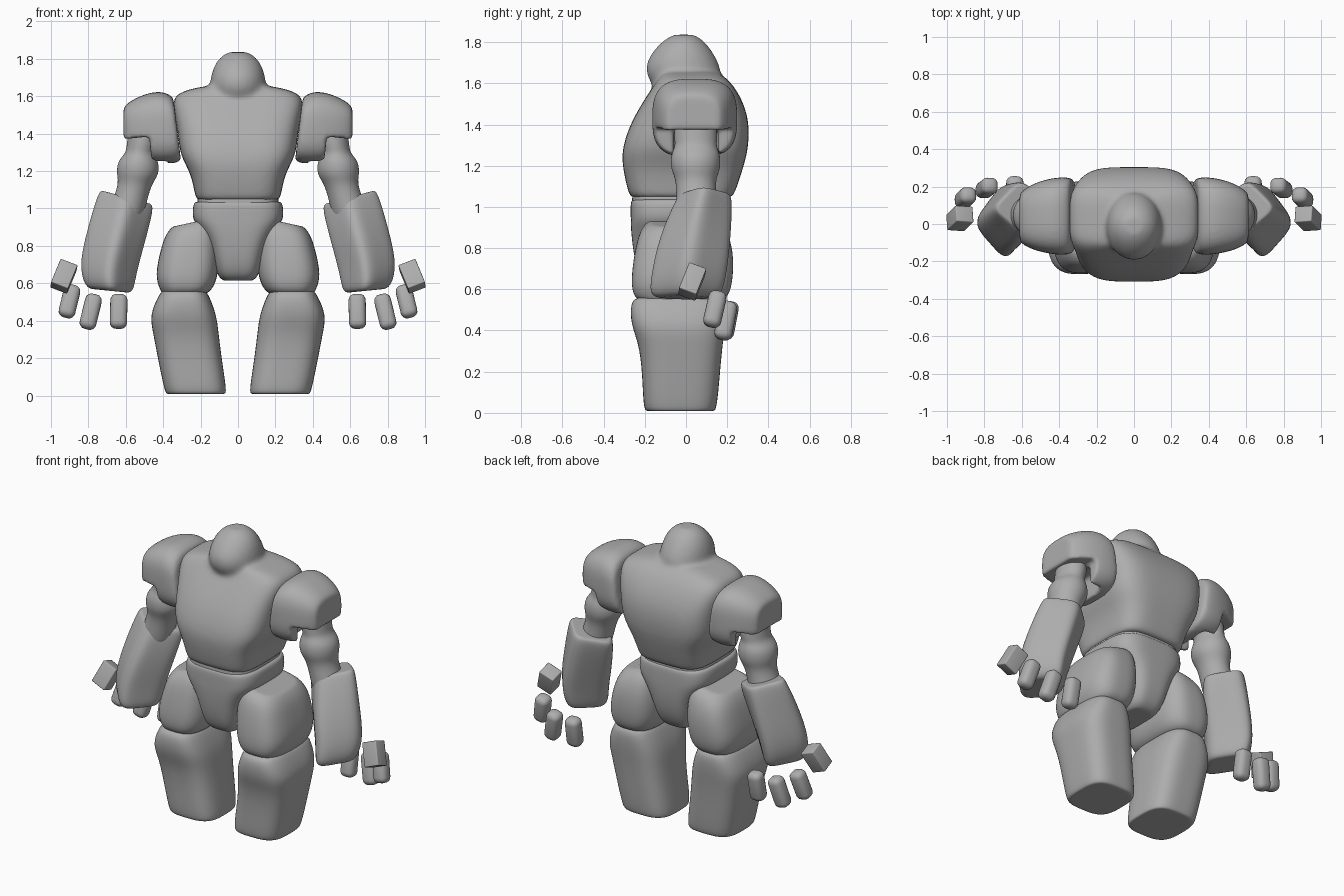
import bpy, bmesh, math
from mathutils import Vector, Matrix

if "Cube" in bpy.data.objects:
    bpy.data.objects.remove(bpy.data.objects["Cube"])

SEG = 32
GREY = bpy.data.materials.new("dark_grey")
GREY.diffuse_color = (.42, .42, .42, 1)
GREY.use_nodes = True
GREY.node_tree.nodes["Principled BSDF"].inputs["Base Color"].default_value = GREY.diffuse_color


def add_loft(bm, levels, axis='Z', power=4, rot=0):
    """Skin superellipse rings; level = (t, u0, u1, v0, v1, tilt along u, tilt along v)."""
    shape = []
    for i in range(SEG):
        a = 2 * math.pi * i / SEG
        c, s = math.cos(a - rot), math.sin(a - rot)
        r = (abs(c) ** power + abs(s) ** power) ** (-1 / power)
        shape.append((r * math.cos(a), r * math.sin(a)))
    mu = max(p[0] for p in shape)
    mv = max(p[1] for p in shape)

    def ring(level, k):
        t, u0, u1, v0, v1, tu, tv = (tuple(level) + (0, 0))[:7]
        out = []
        for pu, pv in shape:
            du, dv = pu / mu * (u1 - u0) / 2 * k, pv / mv * (v1 - v0) / 2 * k
            u, v, w = (u0 + u1) / 2 + du, (v0 + v1) / 2 + dv, t + tu * du + tv * dv
            out.append(bm.verts.new((u, v, w) if axis == 'Z' else (w, u, v)))
        return out

    rings = [ring(levels[0], .4), ring(levels[0], .85)]
    rings += [ring(l, 1) for l in levels]
    rings += [ring(levels[-1], .85), ring(levels[-1], .4)]
    for a, b in zip(rings, rings[1:]):
        for i in range(SEG):
            j = (i + 1) % SEG
            bm.faces.new((a[i], a[j], b[j], b[i]))
    bm.faces.new(rings[0][::-1])
    bm.faces.new(rings[-1])


def finish(name, bm, subsurf=2, smooth=True):
    bmesh.ops.recalc_face_normals(bm, faces=bm.faces[:])
    for f in bm.faces:
        f.smooth = smooth
    me = bpy.data.meshes.new(name)
    bm.to_mesh(me)
    bm.free()
    me.materials.append(GREY)
    ob = bpy.data.objects.new(name, me)
    bpy.context.collection.objects.link(ob)
    if subsurf:
        m = ob.modifiers.new("subdivision", 'SUBSURF')
        m.levels = m.render_levels = subsurf
    return ob


def fuse(ob, voxel, repeat):
    m = ob.modifiers.new("remesh", 'REMESH')
    m.mode, m.voxel_size, m.use_smooth_shade = 'VOXEL', voxel, True
    s = ob.modifiers.new("soften", 'SMOOTH')
    s.factor, s.iterations = .5, repeat


def mirror(ob):
    m = ob.modifiers.new("mirror", 'MIRROR')
    m.use_axis[0] = True


def part(name, levels, both=True, **kw):
    bm = bmesh.new()
    add_loft(bm, levels, **kw)
    ob = finish(name, bm)
    if both:
        mirror(ob)
    return ob


# torso and head, blended at the neck
bm = bmesh.new()
add_loft(bm, [(1.045, -.22, .22, -.265, .22), (1.06, -.228, .228, -.278, .235),
              (1.19, -.25, .25, -.308, .278), (1.28, -.31, .31, -.312, .302),
              (1.40, -.32, .32, -.272, .308), (1.50, -.338, .338, -.215, .282),
              (1.585, -.354, .354, -.16, .235), (1.63, -.30, .30, -.13, .19),
              (1.655, -.17, .17, -.11, .15)], power=4.5)
add_loft(bm, [(1.48, -.12, .12, -.12, .12), (1.57, -.15, .15, -.15, .165),
              (1.64, -.152, .152, -.195, .175), (1.70, -.147, .147, -.195, .16),
              (1.76, -.13, .13, -.158, .125), (1.81, -.098, .098, -.11, .085),
              (1.836, -.05, .05, -.06, .04)], power=2)
torso = finish("torso_and_head", bm)
fuse(torso, .014, 8)

# waist band and pelvis
part("waist", [(.98, -.21, .21, -.255, .20), (1.0, -.218, .218, -.262, .205),
               (1.06, -.218, .218, -.262, .205), (1.08, -.2, .2, -.25, .19)], both=False, power=4)
part("pelvis", [(.615, -.08, .08, -.17, .11), (.64, -.11, .11, -.215, .15),
                (.72, -.13, .13, -.245, .19), (.83, -.16, .16, -.262, .21),
                (.91, -.22, .22, -.268, .215), (.95, -.245, .245, -.268, .215),
                (1.02, -.24, .24, -.27, .215), (1.037, -.228, .228, -.26, .205)],
     both=False, power=4)

# legs
part("thigh", [(.54, .18, .40, -.21, .16), (.56, .14, .415, -.255, .205),
               (.64, .105, .445, -.268, .228), (.78, .10, .413, -.25, .232),
               (.885, .11, .39, -.225, .20, -.22), (.925, .14, .355, -.18, .15, -.22)], power=3.2)
part("shin", [(.008, .07, .38, -.19, .135), (.02, .06, .392, -.207, .15),
              (.20, .088, .428, -.212, .165), (.34, .105, .455, -.23, .178),
              (.43, .115, .472, -.268, .192), (.535, .155, .425, -.27, .198),
              (.56, .175, .405, -.24, .17)], power=3.5)

# shoulder guard with an arched opening for the arm
bm = bmesh.new()
add_loft(bm, [(.325, -.14, .23, 1.26, 1.585, 0, .12), (.335, -.165, .25, 1.245, 1.605, 0, .12),
              (.42, -.165, .25, 1.235, 1.632), (.52, -.145, .225, 1.26, 1.605),
              (.59, -.115, .185, 1.30, 1.565), (.612, -.09, .16, 1.33, 1.54)], axis='X', power=3.2)
guard = finish("shoulder_guard", bm)
# (low corner, high corner, roll about y) of the cuts
cuts = [((.38, -.06, 1.1), (.8, .155, 1.375), 0),
        ((.475, -.4, 1.1), (.8, .5, 1.385), math.radians(6))]
for lo, hi, roll in cuts:
    lo, hi = Vector(lo), Vector(hi)
    corner = Matrix.Translation((lo.x, 0, hi.z))
    cb = bmesh.new()
    bmesh.ops.create_cube(cb, size=1, matrix=corner @ Matrix.Rotation(roll, 4, 'Y') @ corner.inverted()
                          @ Matrix.Translation((lo + hi) / 2) @ Matrix.Diagonal((*(hi - lo), 1)))
    cutter = finish("arm_opening_cutter", cb, 0, False)
    cutter.hide_render = True
    cutter.hide_viewport = True
    m = guard.modifiers.new("opening", 'BOOLEAN')
    m.operation, m.object = 'DIFFERENCE', cutter
fuse(guard, .011, 8)
mirror(guard)

# upper arm with elbow bulge, and heavy forearm
part("upper_arm", [(1.46, .42, .58, -.05, .14), (1.34, .43, .595, -.06, .155),
                   (1.295, .45, .60, -.05, .145), (1.255, .425, .645, -.075, .168),
                   (1.18, .42, .65, -.075, .168), (1.13, .465, .635, -.045, .14),
                   (1.0, .495, .69, -.05, .15), (.95, .51, .69, -.04, .14)], power=2)
part("forearm", [(.56, .58, .79, -.14, .14, .1), (.578, .555, .825, -.182, .178, .1),
                 (.68, .54, .852, -.17, .202, .15), (.85, .495, .81, -.135, .22, .2),
                 (1.03, .45, .755, -.055, .228, .27), (1.06, .458, .735, -.035, .215, .27)],
     power=5, rot=math.radians(42))


# fingers and thumb
def digit(name, top, bottom, wide, deep, round_):
    top, bottom = Vector(top), Vector(bottom)
    d = top - bottom
    bm = bmesh.new()
    mat = (Matrix.Translation((top + bottom) / 2) @ Vector((0, 0, 1)).rotation_difference(d).to_matrix().to_4x4()
           @ Matrix.Diagonal((wide, deep, d.length, 1)))
    bmesh.ops.create_cube(bm, size=1, matrix=mat)
    bmesh.ops.bevel(bm, geom=bm.edges[:], offset=round_, segments=4, profile=.5, affect='EDGES')
    mirror(finish(name, bm, 0))


digit("inner_finger", (.636, .22, .542), (.64, .185, .358), .092, .085, .034)
digit("middle_finger", (.765, .21, .54), (.81, .175, .356), .09, .088, .034)
digit("outer_finger", (.88, .16, .59), (.922, .12, .418), .09, .088, .034)
digit("thumb", (.905, .055, .70), (.957, .005, .575), .098, .09, .006)
